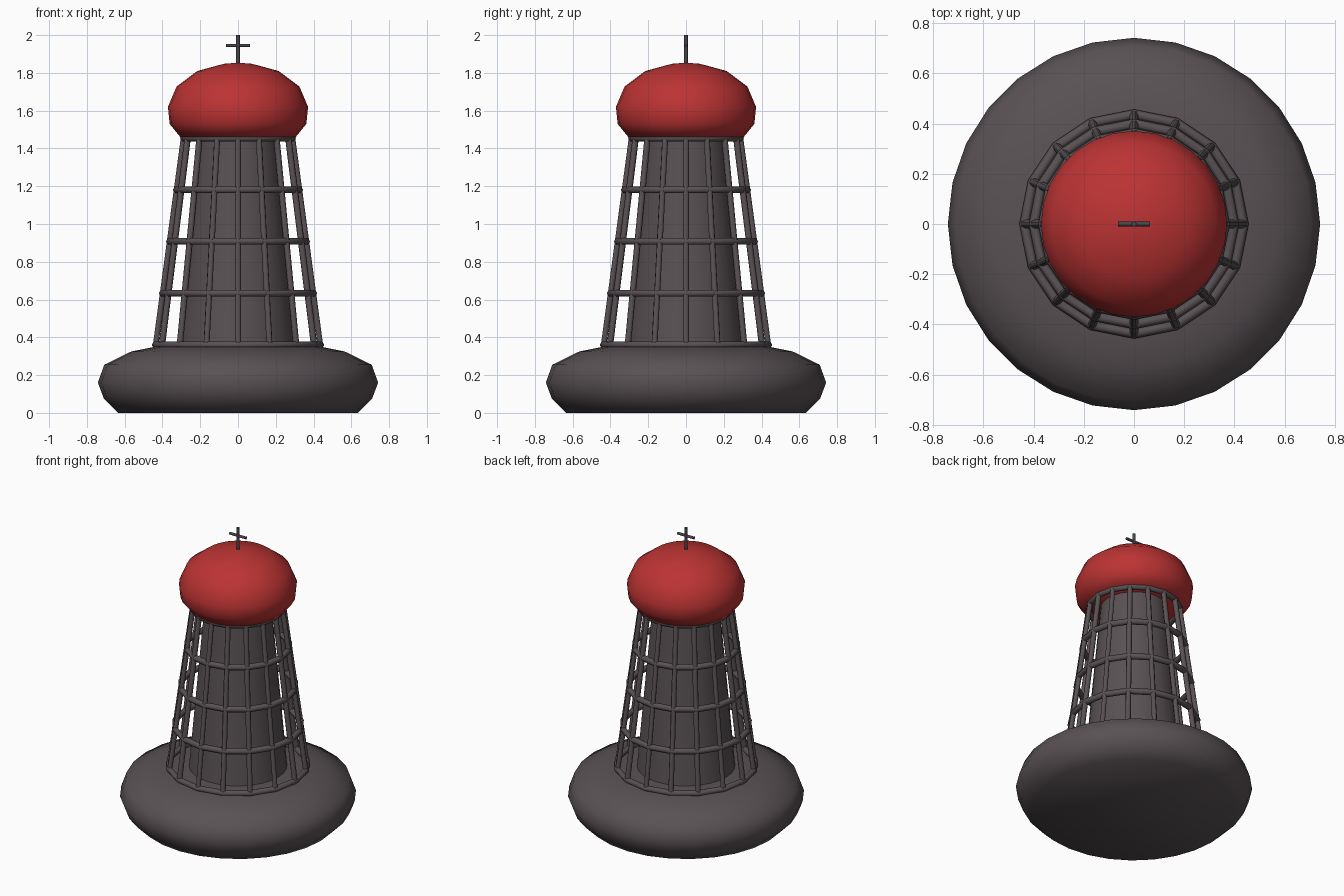
import bpy, math
from mathutils import Vector

if "Cube" in bpy.data.objects:
    bpy.data.objects.remove(bpy.data.objects["Cube"])


def material(name, rgb):
    m = bpy.data.materials.new(name)
    m.diffuse_color = (*rgb, 1)
    m.use_nodes = True
    m.node_tree.nodes["Principled BSDF"].inputs["Base Color"].default_value = m.diffuse_color
    return m


GREY = material("warm dark grey", (0.10, 0.083, 0.09))
RED = material("signal red", (0.50, 0.033, 0.033))
STEEL = material("blue grey steel", (0.06, 0.06, 0.072))


def make(name, verts, faces, mat, angle=40):
    me = bpy.data.meshes.new(name)
    me.from_pydata(verts, [], faces)
    me.materials.append(mat)
    ob = bpy.data.objects.new(name, me)
    bpy.context.collection.objects.link(ob)
    bpy.ops.object.select_all(action='DESELECT')
    ob.select_set(True)
    bpy.context.view_layer.objects.active = ob
    bpy.ops.object.shade_smooth_by_angle(angle=math.radians(angle))
    return ob


def lathe(name, profile, sides, mat, angle=40):
    """Turn a bottom-to-top (radius, z) profile into a capped solid."""
    verts, faces = [], []
    for r, z in profile:
        for i in range(sides):
            a = 2 * math.pi * i / sides
            verts.append((r * math.cos(a), r * math.sin(a), z))
    for k in range(len(profile) - 1):
        for i in range(sides):
            j = (i + 1) % sides
            faces.append((k * sides + i, k * sides + j,
                          (k + 1) * sides + j, (k + 1) * sides + i))
    top = (len(profile) - 1) * sides
    faces.append(tuple(reversed(range(sides))))
    faces.append(tuple(range(top, top + sides)))
    return make(name, verts, faces, mat, angle)


def rod(name, a, b, r, sides, mat):
    a, b = Vector(a), Vector(b)
    q = (b - a).to_track_quat('Z', 'Y')
    verts = []
    for p in (a, b):
        for i in range(sides):
            t = 2 * math.pi * i / sides
            verts.append(p + q @ Vector((r * math.cos(t), r * math.sin(t), 0)))
    faces = [(i, (i + 1) % sides, sides + (i + 1) % sides, sides + i)
             for i in range(sides)]
    faces += [tuple(reversed(range(sides))), tuple(range(sides, 2 * sides))]
    return make(name, verts, faces, mat, 65)


def ring(name, radius, z, r, segs, sides, mat):
    verts, faces = [], []
    for i in range(segs):
        a = 2 * math.pi * i / segs
        for k in range(sides):
            t = 2 * math.pi * k / sides
            d = radius + r * math.cos(t)
            verts.append((d * math.cos(a), d * math.sin(a), z + r * math.sin(t)))
    for i in range(segs):
        for k in range(sides):
            i2, k2 = (i + 1) % segs, (k + 1) % sides
            faces.append((i * sides + k, i2 * sides + k,
                          i2 * sides + k2, i * sides + k2))
    return make(name, verts, faces, mat, 65)


# Float base and inner tower
lathe("float_base", [(0.635, 0), (0.71, 0.075), (0.742, 0.16), (0.708, 0.255),
                     (0.565, 0.325), (0.43, 0.352), (0.25, 0.355)], 28, GREY, 60)
lathe("inner_tower", [(0.31, 0.34), (0.21, 1.47)], 28, GREY)

# Cage of leaning bars and hoops
Z0, Z1, R0, R1 = 0.36, 1.455, 0.437, 0.287
BARS = 16
for i in range(BARS):
    a = 2 * math.pi * i / BARS
    c, s = math.cos(a), math.sin(a)
    rod(f"cage_bar_{i + 1}", (R0 * c, R0 * s, Z0 - 0.01),
        (R1 * c, R1 * s, Z1 + 0.01), 0.017, 6, GREY)
for k in range(5):
    t = k / 4
    ring(f"cage_hoop_{k + 1}", R0 + (R1 - R0) * t, Z0 + (Z1 - Z0) * t,
         0.02, BARS, 6, GREY)

# Red domed cap
lathe("cap", [(0.305, 1.46), (0.362, 1.53), (0.371, 1.62), (0.325, 1.728),
              (0.215, 1.81), (0.075, 1.848), (0.012, 1.853)], 28, RED, 60)

# Cross finial
rod("finial_post", (0, 0, 1.84), (0, 0, 2.0), 0.011, 8, STEEL)
rod("finial_crossbar", (-0.063, 0, 1.945), (0.063, 0, 1.945), 0.009, 8, STEEL)
